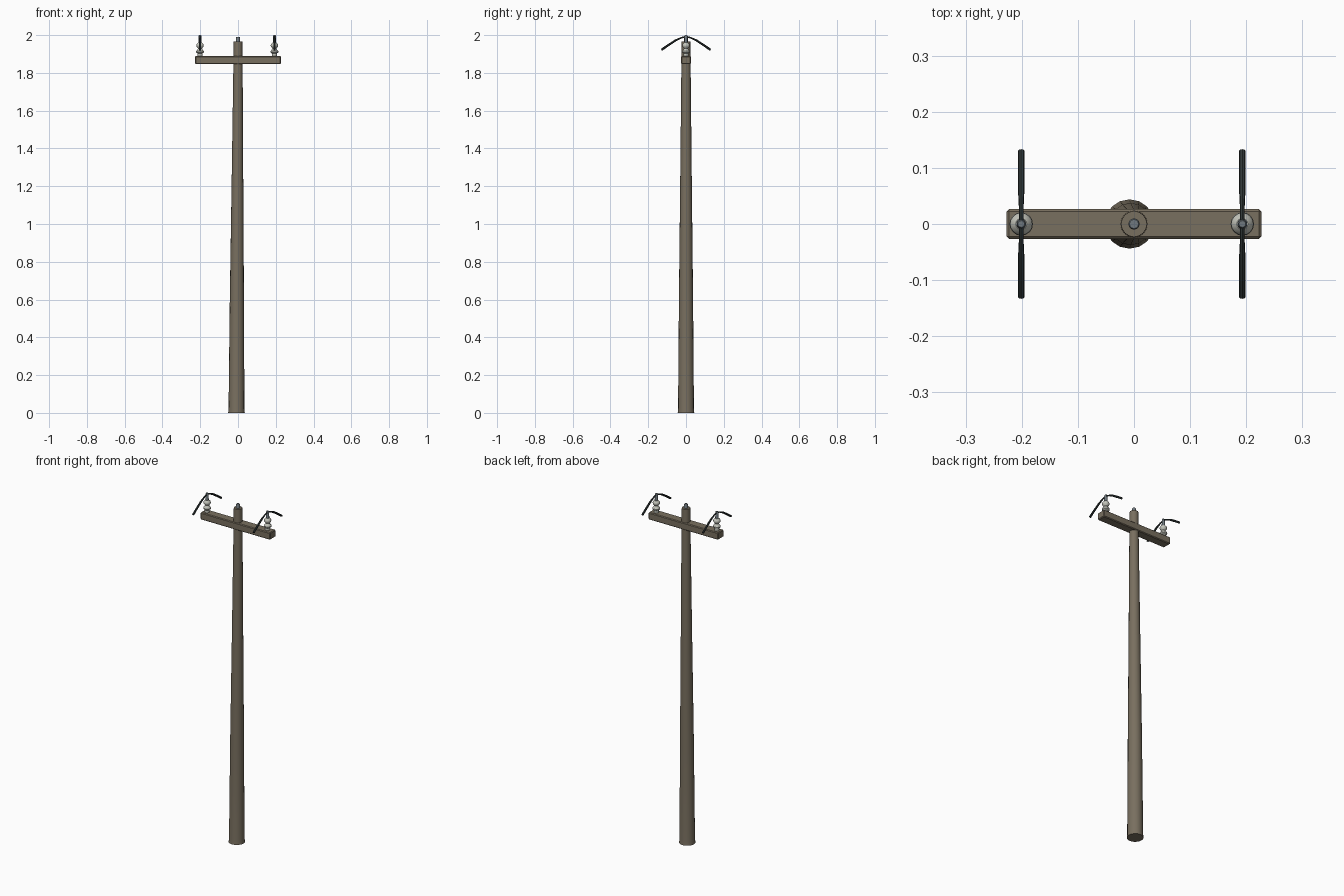
import bpy, bmesh, math
from mathutils import Vector

if "Cube" in bpy.data.objects:
    bpy.data.objects.remove(bpy.data.objects["Cube"])


def material(name, rgb):
    m = bpy.data.materials.new(name)
    m.diffuse_color = (*rgb, 1)
    m.use_nodes = True
    m.node_tree.nodes["Principled BSDF"].inputs["Base Color"].default_value = m.diffuse_color
    return m


WOOD = material("weathered_wood", (0.19, 0.16, 0.115))
CERAMIC = material("ceramic", (0.55, 0.56, 0.50))
METAL = material("metal", (0.16, 0.19, 0.21))
RUBBER = material("cable_rubber", (0.03, 0.04, 0.04))


def tube(name, rings, sides, mat, axis="Z"):
    """Skin rings of (x, y, z, radius) lying across the given axis."""
    bm = bmesh.new()
    loops = []
    for i, (x, y, z, r) in enumerate(rings):
        tangent = Vector((0, 0, 1))
        if axis == "Y":
            a, b = rings[max(i - 1, 0)], rings[min(i + 1, len(rings) - 1)]
            tangent = (Vector(b[:3]) - Vector(a[:3])).normalized()
        u = Vector((1, 0, 0))
        v = tangent.cross(u)
        angles = [2 * math.pi * k / sides for k in range(sides)]
        loops.append([bm.verts.new(Vector((x, y, z)) + r * (u * math.cos(t) + v * math.sin(t)))
                      for t in angles])
    for a, b in zip(loops, loops[1:]):
        for k in range(sides):
            n = (k + 1) % sides
            bm.faces.new((a[k], a[n], b[n], b[k]))
    bm.faces.new(loops[0])
    bm.faces.new(loops[-1])
    bmesh.ops.recalc_face_normals(bm, faces=bm.faces)
    mesh = bpy.data.meshes.new(name)
    bm.to_mesh(mesh)
    bm.free()
    mesh.materials.append(mat)
    ob = bpy.data.objects.new(name, mesh)
    bpy.context.collection.objects.link(ob)
    bpy.ops.object.select_all(action="DESELECT")
    ob.select_set(True)
    bpy.context.view_layer.objects.active = ob
    bpy.ops.object.shade_smooth_by_angle(angle=math.radians(35))
    return ob


# Slightly leaning, tapered pole
tube("pole", [(-0.008, 0, 0, 0.044), (-0.008, 0, 0.02, 0.042), (-0.006, 0, 0.6, 0.0375),
              (-0.003, 0, 1.2, 0.031), (0, 0, 1.84, 0.0245), (0, 0, 1.967, 0.023)], 16, WOOD)

# Pin on the pole top
tube("top_pin", [(0, 0, 1.96, 0.010), (0, 0, 1.988, 0.010), (0, 0, 1.991, 0.008)], 12, METAL)

# Crossarm with bevelled edges
bpy.ops.mesh.primitive_cube_add(size=1, location=(0, 0, 1.868))
arm = bpy.context.object
arm.name = "crossarm"
arm.scale = (0.454, 0.053, 0.042)
bpy.ops.object.transform_apply(location=False, rotation=False, scale=True)
arm.data.materials.append(WOOD)
bevel = arm.modifiers.new("bevel", "BEVEL")
bevel.width = 0.004
bevel.segments = 1

# Insulator profile (z, radius), and half of the drooping cable path (y, z, radius)
PROFILE = [(1.885, 0.013), (1.903, 0.013), (1.908, 0.020), (1.915, 0.021), (1.924, 0.013),
           (1.930, 0.011), (1.938, 0.018), (1.945, 0.020), (1.952, 0.018), (1.960, 0.010)]
HALF = [(0.13, 1.922, 0.006), (0.095, 1.946, 0.006), (0.055, 1.972, 0.0055),
        (0.025, 1.986, 0.004)]

for side, x in (("left", -0.201), ("right", 0.193)):
    tube(side + "_insulator", [(x, 0, z, r) for z, r in PROFILE], 16, CERAMIC)
    tube(side + "_insulator_cap", [(x, 0, 1.955, 0.009), (x, 0, 1.995, 0.008),
                                   (x, 0, 2.0, 0.006)], 12, METAL)
    path = [(x, -y, z, r) for y, z, r in HALF] + [(x, 0, 1.993, 0.004)]
    path += [(x, y, z, r) for y, z, r in reversed(HALF)]
    tube(side + "_cable", path, 8, RUBBER, "Y")
